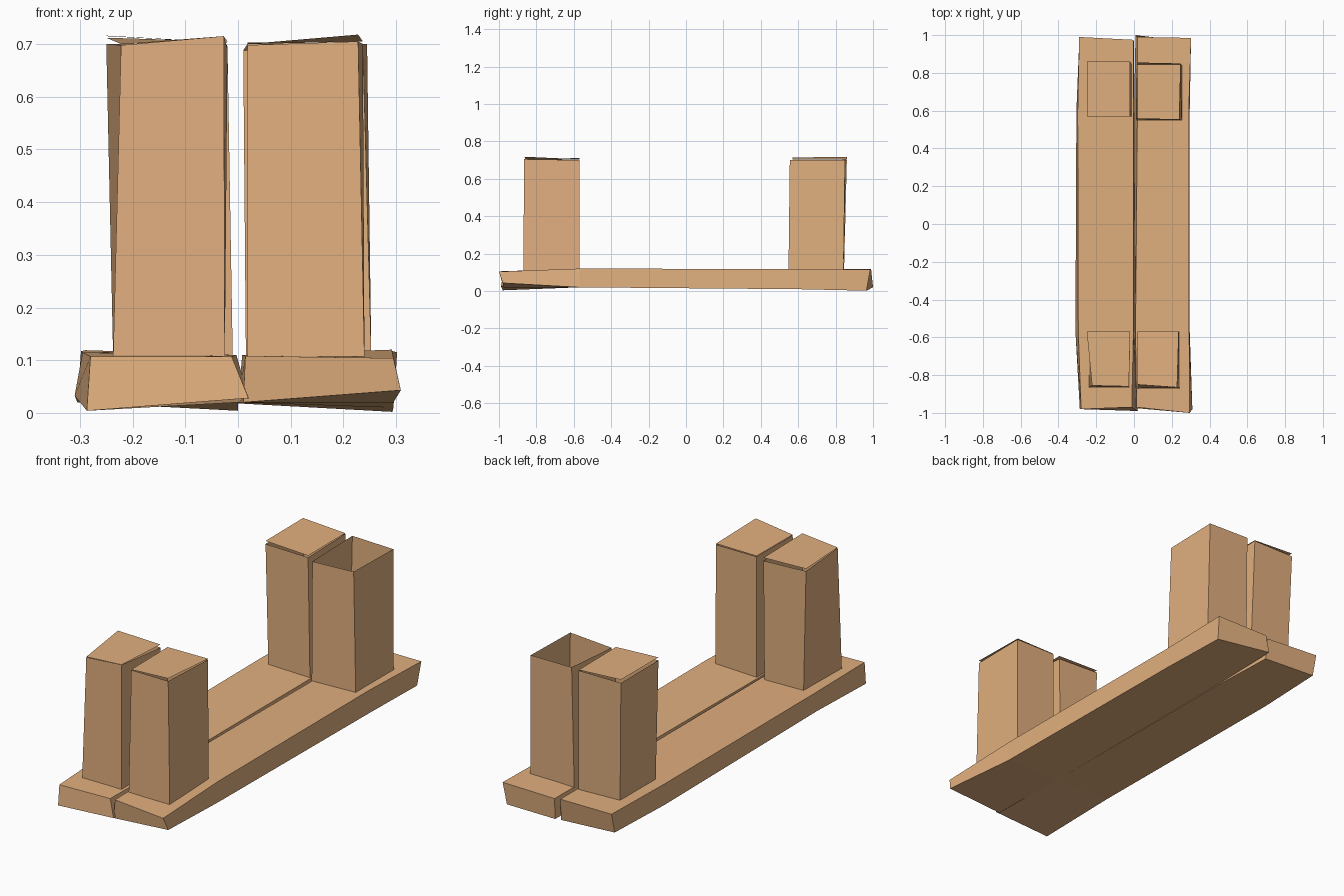
import bpy

wood = bpy.data.materials.new("wood")
wood.diffuse_color = (0.75, 0.43, 0.21, 1)


def make(name, verts, faces):
    mesh = bpy.data.meshes.new(name)
    mesh.from_pydata(verts, [], faces)
    mesh.materials.append(wood)
    obj = bpy.data.objects.new(name, mesh)
    bpy.context.collection.objects.link(obj)
    return obj


def plank(name, sections):
    """Loft four-cornered sections: bottom left, bottom right, top right, top left."""
    verts = [v for s in sections for v in s]
    n = len(sections)
    faces = [(3, 2, 1, 0)[::-1], tuple(range(4 * n - 1, 4 * n - 5, -1))]
    for k in range(n - 1):
        for i in range(4):
            a, b = 4 * k + i, 4 * k + (i + 1) % 4
            faces.append((a, a + 4, b + 4, b))
    return make(name, verts, faces)


def post(name, base, top, lid=None):
    """Thin-walled crooked box; lid gives the heights of a loose, tilted cap."""
    x0, x1, y0, y1 = base
    verts = [(x0, y0, 0.107), (x1, y0, 0.107), (x1, y1, 0.107), (x0, y1, 0.107)] + top
    faces = [(i, (i + 1) % 4, (i + 1) % 4 + 4, i + 4) for i in range(4)]
    if lid:
        verts += [(t[0], t[1], z) for t, z in zip(top, lid)]
        faces.append((8, 9, 10, 11))
    return make(name, verts, faces)


# Two crooked base planks, side by side
plank("left_plank", [
    [(-0.287, -0.98, 0.004), (0.02, -0.99, 0.028), (-0.012, -0.97, 0.107), (-0.28, -0.98, 0.107)],
    [(-0.31, -0.57, 0.033), (0.0, -0.57, 0.02), (-0.003, -0.57, 0.11), (-0.295, -0.57, 0.115)],
    [(-0.305, 0.6, 0.02), (0.0, 0.6, 0.015), (-0.003, 0.6, 0.11), (-0.298, 0.6, 0.117)],
    [(-0.29, 0.965, 0.02), (0.0, 0.965, 0.004), (-0.003, 0.975, 0.11), (-0.29, 0.99, 0.119)],
])
plank("right_plank", [
    [(0.01, -0.975, 0.02), (0.309, -0.98, 0.043), (0.295, -1.0, 0.104), (0.014, -0.97, 0.108)],
    [(0.0, -0.57, 0.02), (0.295, -0.57, 0.02), (0.292, -0.57, 0.12), (0.008, -0.57, 0.11)],
    [(0.0, 0.6, 0.018), (0.295, 0.6, 0.01), (0.29, 0.6, 0.118), (0.018, 0.6, 0.11)],
    [(0.008, 1.0, 0.02), (0.293, 0.965, 0.002), (0.302, 0.985, 0.115), (0.018, 0.99, 0.113)],
])

# Four upright posts; the back right one is open at the top
post("front_left_post", (-0.237, -0.025, -0.865, -0.57),
     [(-0.222, -0.855, 0.698), (-0.027, -0.86, 0.715),
      (-0.02, -0.57, 0.69), (-0.25, -0.57, 0.70)],
     (0.70, 0.715, 0.705, 0.712))
post("front_right_post", (0.018, 0.24, -0.87, -0.57),
     [(0.018, -0.85, 0.698), (0.228, -0.865, 0.705),
      (0.237, -0.57, 0.70), (0.018, -0.57, 0.70)],
     (0.70, 0.718, 0.705, 0.703))
post("back_left_post", (-0.235, -0.01, 0.57, 0.845),
     [(-0.25, 0.57, 0.70), (-0.02, 0.57, 0.695),
      (-0.022, 0.86, 0.70), (-0.25, 0.86, 0.70)],
     (0.715, 0.704, 0.703, 0.716))
post("back_right_post", (0.015, 0.253, 0.548, 0.842),
     [(0.01, 0.56, 0.688), (0.237, 0.555, 0.70),
      (0.245, 0.85, 0.70), (0.02, 0.855, 0.703)])
